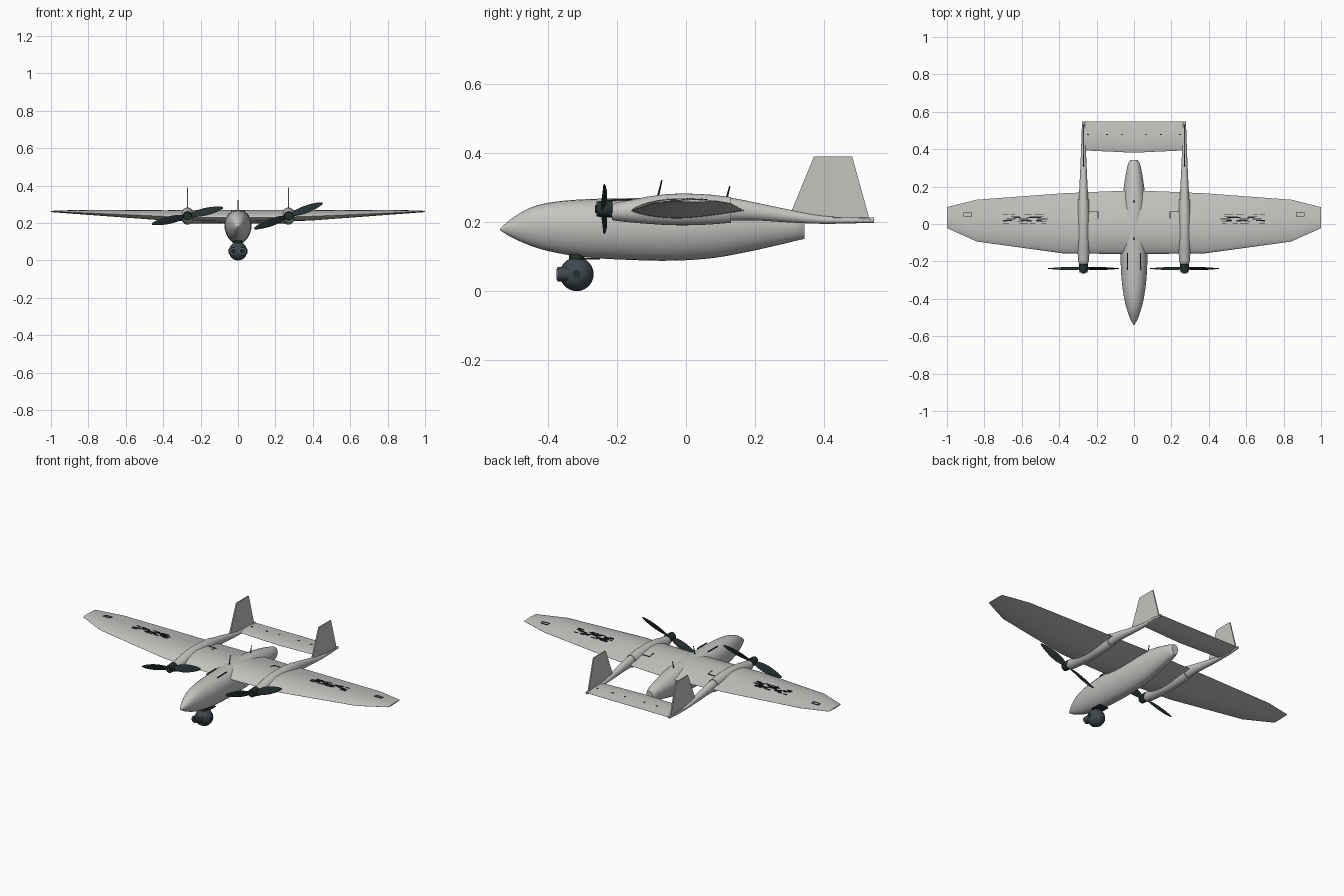
import bpy, bmesh, math, random
from mathutils import Matrix, Vector

cube = bpy.data.objects.get("Cube")
if cube:
    bpy.data.objects.remove(cube)


def material(name, r, g, b):
    m = bpy.data.materials.new(name)
    m.use_nodes = True
    m.diffuse_color = (r, g, b, 1)
    m.node_tree.nodes["Principled BSDF"].inputs["Base Color"].default_value = (r, g, b, 1)
    return m


GREY = material("airframe grey", .55, .55, .53)
DARK = material("propeller dark", .018, .03, .03)
SLATE = material("sensor slate", .05, .065, .08)
BLACK = material("marking black", .012, .018, .018)
GLASS = material("lens grey", .25, .28, .3)


def finish(bm, name, mat, angle=40):
    bmesh.ops.recalc_face_normals(bm, faces=bm.faces)
    me = bpy.data.meshes.new(name)
    bm.to_mesh(me)
    bm.free()
    ob = bpy.data.objects.new(name, me)
    bpy.context.collection.objects.link(ob)
    me.materials.append(mat)
    bpy.ops.object.select_all(action='DESELECT')
    ob.select_set(True)
    bpy.context.view_layer.objects.active = ob
    bpy.ops.object.shade_smooth_by_angle(angle=math.radians(angle))
    return ob


def skin(name, rings, mat, angle=40):
    """Join equal-length closed rings into a capped body."""
    bm = bmesh.new()
    loops = [[bm.verts.new(p) for p in ring] for ring in rings]
    n = len(loops[0])
    for a, b in zip(loops, loops[1:]):
        for i in range(n):
            j = (i + 1) % n
            bm.faces.new((a[i], a[j], b[j], b[i]))
    bm.faces.new(loops[0])
    bm.faces.new(loops[-1])
    return finish(bm, name, mat, angle)


def blend(stations, steps=4):
    """Smooth intermediate stations through the given ones."""
    out = []
    for i in range(len(stations) - 1):
        p0, p1 = stations[max(i - 1, 0)], stations[i]
        p2, p3 = stations[i + 1], stations[min(i + 2, len(stations) - 1)]
        for k in range(steps):
            t = k / steps
            row = []
            for c in range(len(p1)):
                h = p2[0] - p1[0]
                m1 = (p2[c] - p0[c]) / (p2[0] - p0[0]) * h
                m2 = (p3[c] - p1[c]) / (p3[0] - p1[0]) * h
                row.append((2*t**3 - 3*t*t + 1) * p1[c] + (t**3 - 2*t*t + t) * m1
                           + (3*t*t - 2*t**3) * p2[c] + (t**3 - t*t) * m2)
            out.append(row)
    return out + [stations[-1]]


def body(name, stations, x=0, egg=0, mat=GREY, sides=28):
    """Loft along y from (y, half width, bottom, top)."""
    rings = []
    for y, w, lo, hi in blend(stations):
        ring = []
        for i in range(sides):
            a = math.tau * i / sides
            s = math.sin(a)
            ring.append((x + w * math.cos(a) * (1 + egg * s), y, (lo + hi) / 2 + (hi - lo) / 2 * s))
        rings.append(ring)
    return skin(name, rings, mat)


def foil(t):
    return math.sin(math.pi * t ** .75)


def surface(name, spans, n=14):
    """Lifting surface from (x, leading y, trailing y, chord z, upper, lower)."""
    full = [(-s[0],) + s[1:] for s in spans[:0:-1]] + list(spans)
    rings = []
    for x, le, te, z, up, dn in full:
        ts = [(i / n) ** 1.4 for i in range(n + 1)]
        top = [(x, le + (te - le) * t, z + up * foil(t)) for t in ts]
        low = [(x, le + (te - le) * t, z - .0008 - dn * foil(t)) for t in reversed(ts)]
        rings.append(top + low)
    return skin(name, rings, GREY, 50)


def cylinder(name, start, end, radius, mat, tip=None, sides=24):
    a, b = Vector(start), Vector(end)
    bm = bmesh.new()
    rot = (b - a).to_track_quat('Z', 'Y').to_matrix().to_4x4()
    bmesh.ops.create_cone(bm, cap_ends=True, segments=sides, radius1=radius,
                          radius2=radius if tip is None else tip, depth=(b - a).length,
                          matrix=Matrix.Translation((a + b) / 2) @ rot)
    return finish(bm, name, mat)


# Central fuselage
body("fuselage", [
    (-.54, .002, .177, .181), (-.51, .019, .158, .207), (-.46, .037, .135, .238),
    (-.40, .052, .116, .256), (-.30, .066, .099, .266), (-.18, .072, .091, .269),
    (-.04, .072, .088, .271), (.08, .067, .096, .268), (.18, .057, .114, .255),
    (.27, .043, .134, .236), (.32, .032, .146, .222), (.343, .02, .151, .213)], egg=.1)

# Main wing and tailplane
WING = [(0, -.16, .18, .228, .042, .02), (.2, -.159, .172, .231, .039, .021),
        (.38, -.157, .164, .236, .032, .023), (.84, -.094, .13, .255, .014, .008),
        (1, -.022, .09, .262, .003, .003)]
surface("wing", WING)
surface("tailplane", [(0, .381, .547, .207, .009, .009), (.279, .394, .547, .207, .008, .008)])


def wing_top(x, y):
    for a, b in zip(WING, WING[1:]):
        if a[0] <= abs(x) <= b[0]:
            k = (abs(x) - a[0]) / (b[0] - a[0])
            _, le, te, z, up, _ = [p + (q - p) * k for p, q in zip(a, b)]
            t = min(max((y - le) / (te - le), 0), 1)
            return z + up * foil(t)


def plates(name, rects, height=wing_top, mat=BLACK):
    """Thin plates laid on a surface; each rect is (x0, x1, y0, y1)."""
    bm = bmesh.new()
    for x0, x1, y0, y1 in rects:
        corners = [(x0, y0), (x1, y0), (x1, y1), (x0, y1)]
        rows = [[bm.verts.new((x, y, height(x, y) + d)) for x, y in corners] for d in (-.002, .0022)]
        bm.faces.new(rows[0])
        bm.faces.new(rows[1])
        for i in range(4):
            j = (i + 1) % 4
            bm.faces.new((rows[0][i], rows[0][j], rows[1][j], rows[1][i]))
    return finish(bm, name, mat, 20)


def frame(x0, x1, y0, y1, w=.004):
    return [(x0, x1, y0, y0 + w), (x0, x1, y1 - w, y1), (x0, x0 + w, y0, y1), (x1 - w, x1, y0, y1)]


for side, s in (("left", 1), ("right", -1)):
    cx = .27 * s
    # Engine nacelle and tail boom
    body(side + "_nacelle", [
        (-.214, .022, .206, .25), (-.205, .027, .204, .256), (-.16, .031, .199, .264),
        (-.11, .034, .195, .274), (-.04, .035, .191, .282), (.05, .034, .192, .281),
        (.13, .03, .198, .273)], cx)
    body(side + "_tail_boom", [
        (.05, .027, .2, .272), (.13, .025, .204, .27), (.2, .022, .205, .257),
        (.3, .017, .199, .236), (.4, .013, .195, .218), (.545, .008, .198, .213)], cx, sides=20)

    # Tapered upright fin
    outline = [(.306, .232), (.371, .39), (.482, .39), (.532, .21), (.40, .205)]
    skin(side + "_fin", [[(cx + d, y, z) for y, z in outline] for d in (-.0035, .0035)], GREY, 20)

    # Propeller hub and two pitched leaf blades
    hub = Vector((cx, -.238, .238))
    cylinder(side + "_hub", hub + Vector((0, .025, 0)), hub - Vector((0, .022, 0)), .025, DARK, .022)
    cylinder(side + "_hub_cap", hub - Vector((0, .02, 0)), hub - Vector((0, .026, 0)), .012, DARK)
    tilt = math.radians(20.5 if s > 0 else 13)
    for k in range(2):
        turn = Matrix.Translation(hub) @ Matrix.Rotation(-tilt + math.pi * k, 4, 'Y')
        rings = []
        for i in range(13):
            t = i / 12
            r = .015 + .18 * t
            w = .008 + .014 * math.sin(math.pi * t ** .8) if t < .9 else .011 * math.sqrt(1.02 - t) / .35
            pitch = math.radians(32 - 20 * t)
            rings.append([turn @ Vector((r, w * math.cos(a) * math.sin(pitch) + .002 * math.sin(a),
                                         w * math.cos(a) * math.cos(pitch)))
                          for a in (math.tau * j / 12 for j in range(12))])
        skin(f"{side}_blade_{k + 1}", rings, DARK)

    # Access hatches and worn streak panels on the wing
    def span(r):
        return (min(r[0] * s, r[1] * s), max(r[0] * s, r[1] * s), r[2], r[3])
    plates(side + "_tip_hatch", [span(r) for r in frame(.865, .912, .04, .062)])
    plates(side + "_root_hatch", [span(r) for r in [(.19, .24, .064, .068), (.19, .194, .03, .068)]])
    rng = random.Random(4)
    streaks = []
    for row in range(7):
        y = .002 + row * .0075
        x = .46 + rng.random() * .04
        while x < .68:
            length = .02 + rng.random() * .06
            streaks.append(span((x, min(x + length, .70), y, y + .0045)))
            x += length + .01 + rng.random() * .05
    plates(side + "_streaks", streaks)

    # Slim vents beside the fuselage spine
    plates(side + "_vent", [span((.033, .038, -.245, -.155))],
           lambda x, y: .2635 - (y + .245) * -.01)

    # Paired front lenses and side pivot of the sensor ball
    lx = .023 * s
    cylinder(side + "_lens_barrel", (lx, -.325, .049), (lx, -.373, .049), .021, SLATE)
    cylinder(side + "_lens_ring", (lx, -.372, .049), (lx, -.3745, .049), .018, GLASS)
    cylinder(side + "_lens", (lx, -.373, .049), (lx, -.3755, .049), .015, BLACK)
    cylinder(side + "_pivot", (.04 * s, -.317, .049), (.05 * s, -.317, .049), .012, DARK)

# Tailplane hinge marks
plates("tail_hinges", [(x - .005, x + .005, .476, .482) for x in (-.245, -.145, -.063, .063, .145, .245)],
       lambda x, y: .2145)

# Sensor ball and mounting plate
bm = bmesh.new()
bmesh.ops.create_uvsphere(bm, u_segments=32, v_segments=20, radius=.049,
                          matrix=Matrix.Translation((0, -.317, .049)))
finish(bm, "sensor_ball", SLATE)
cylinder("sensor_neck", (0, -.317, .085), (0, -.317, .108), .022, DARK)
plates("sensor_mount", [(-.03, .03, -.31, -.25)], lambda x, y: .094, DARK)

# Spine antennas
cylinder("front_antenna", (0, -.084, .262), (0, -.07, .322), .0035, DARK, .002, 10)
cylinder("rear_antenna", (0, .113, .25), (0, .127, .304), .0035, DARK, .002, 10)
